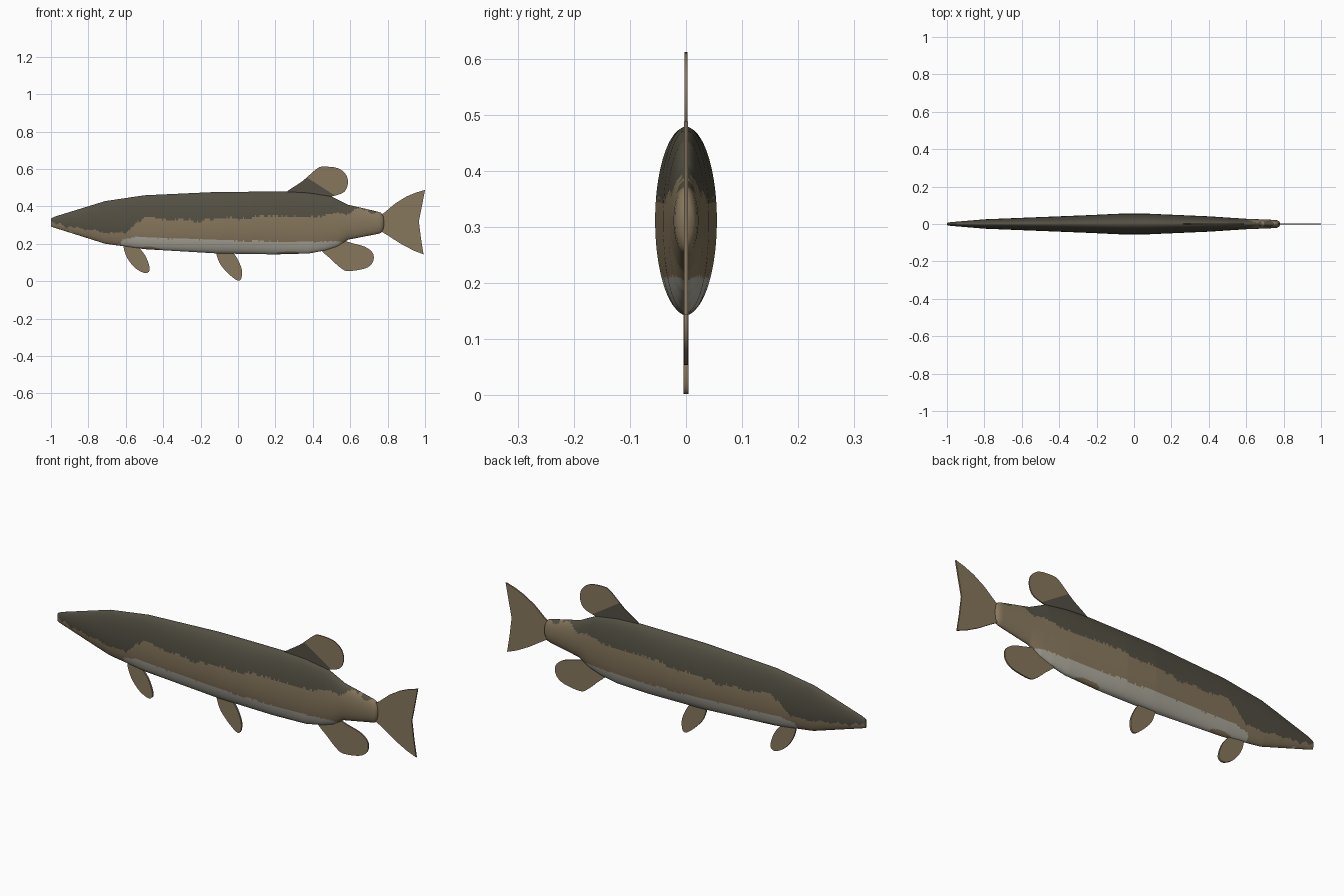
import bpy, bmesh, math, random
from mathutils import Vector

if "Cube" in bpy.data.objects:
    bpy.data.objects.remove(bpy.data.objects["Cube"])
random.seed(4)


def lin(c):
    c /= 255
    return c / 12.92 if c < 0.04045 else ((c + 0.055) / 1.055) ** 2.4


def material(name, r, g, b):
    m = bpy.data.materials.new(name)
    m.diffuse_color = (lin(r), lin(g), lin(b), 1)
    m.use_nodes = True
    m.node_tree.nodes["Principled BSDF"].inputs["Base Color"].default_value = m.diffuse_color
    return m


TAN = material("tan flank", 135, 119, 93)
DARK = material("dark olive back", 83, 79, 67)
PALE = material("pale belly", 176, 171, 159)


def interp(table, x):
    """Linear interpolation in a table of (x, value) pairs."""
    if x <= table[0][0]:
        return table[0][1]
    for (x0, a), (x1, b) in zip(table, table[1:]):
        if x <= x1:
            return a + (b - a) * (x - x0) / (x1 - x0)
    return table[-1][1]


def finish(bm, name, mats, angle):
    bmesh.ops.recalc_face_normals(bm, faces=bm.faces)
    me = bpy.data.meshes.new(name)
    bm.to_mesh(me)
    bm.free()
    for m in mats:
        me.materials.append(m)
    ob = bpy.data.objects.new(name, me)
    bpy.context.collection.objects.link(ob)
    bpy.ops.object.select_all(action='DESELECT')
    ob.select_set(True)
    bpy.context.view_layer.objects.active = ob
    bpy.ops.object.shade_smooth_by_angle(angle=math.radians(angle))
    return ob


# body outline: top, bottom and half width along x
TOP = [(-1, .335), (-.98, .345), (-.71, .428), (-.5, .459), (-.11, .477), (.25, .479), (.38, .472),
       (.5, .453), (.59, .408), (.75, .371), (.765, .365), (.777, .347), (.782, .315)]
BOTTOM = [(-1, .292), (-.98, .285), (-.71, .2), (-.5, .171), (-.11, .148), (.2, .143), (.38, .148),
          (.47, .165), (.53, .185), (.59, .222), (.75, .253), (.765, .258), (.777, .277), (.782, .309)]
WIDTH = [(-1, .006), (-.98, .01), (-.8, .025), (-.5, .037), (-.25, .047), (-.08, .055), (.08, .055),
         (.4, .041), (.6, .028), (.75, .022), (.765, .02), (.777, .014), (.782, .002)]

# colour limits along x
BACK = [(-1, .325), (-.9, .288), (-.77, .265), (-.6, .262), (-.56, .3), (-.47, .345), (-.35, .335),
        (-.2, .322), (0, .33), (.2, .352), (.33, .34), (.5, .352), (.6, .365), (.63, .392),
        (.69, .392), (.7, .357), (.75, .357), (.76, .5)]
BELLY = [(-.96, 0), (-.95, .272), (-.88, .26), (-.87, 0), (-.66, 0), (-.62, .222), (-.56, .236), (-.3, .228),
         (0, .214), (.3, .212), (.5, .21), (.56, .21), (.59, 0)]

# body: stack of elliptical rings
N, SIDES = 300, 96
bm = bmesh.new()
xs = sorted([-1 + 1.76 * i / N for i in range(N)] + [.765, .771, .777, .78, .782])
rings = []
for x in xs:
    t, b, w = interp(TOP, x), interp(BOTTOM, x), interp(WIDTH, x)
    rings.append([bm.verts.new((x, w * math.cos(a), (t + b) / 2 + (t - b) / 2 * math.sin(a)))
                  for a in (2 * math.pi * j / SIDES for j in range(SIDES))])
wob = 0
for r0, r1 in zip(rings, rings[1:]):
    wob = wob * .8 + random.uniform(-.006, .006)
    for j in range(SIDES):
        k = (j + 1) % SIDES
        f = bm.faces.new((r0[j], r0[k], r1[k], r1[j]))
        c = f.calc_center_median()
        patch = ((c.x - .27) / .07) ** 2 + ((c.z - .143) / .016) ** 2 < 1
        chin = ((c.x + .49) / .07) ** 2 + ((c.z - .17) / .014) ** 2 < 1
        if c.z > interp(BACK, c.x) + wob:
            f.material_index = 1
        elif c.z < interp(BELLY, c.x) + wob * .3 and not patch and not chin:
            f.material_index = 2
bm.faces.new(rings[0])
bm.faces.new(rings[-1])
finish(bm, "body", [TAN, DARK, PALE], 50)


def rounded(pts, steps=4):
    """Closed Catmull-Rom curve through the points."""
    out, n = [], len(pts)
    P = [Vector(p) for p in pts]
    for i in range(n):
        a, b, c, d = P[i - 1], P[i], P[(i + 1) % n], P[(i + 2) % n]
        for s in range(steps):
            t = s / steps
            out.append(.5 * (2 * b + (c - a) * t + (2 * a - 5 * b + 4 * c - d) * t * t
                             + (3 * b - a - 3 * c + d) * t ** 3))
    return out


def fin(name, pts, thick, smooth=True, dark_cut=None):
    """Flat plate from an x-z outline; faces behind dark_cut stay tan."""
    bm = bmesh.new()
    pts = rounded(pts) if smooth else pts
    f = bm.faces.new([bm.verts.new((p[0], -thick / 2, p[1])) for p in pts])
    ext = bmesh.ops.extrude_face_region(bm, geom=[f])
    bmesh.ops.translate(bm, vec=(0, thick, 0),
                        verts=[v for v in ext['geom'] if isinstance(v, bmesh.types.BMVert)])
    if dark_cut:
        co, no = Vector(dark_cut[0]), Vector(dark_cut[1])
        bmesh.ops.bisect_plane(bm, geom=bm.verts[:] + bm.edges[:] + bm.faces[:], plane_co=co, plane_no=no)
        for f in bm.faces:
            f.material_index = int((f.calc_center_median() - co).dot(no) < 0)
    finish(bm, name, [TAN, DARK], 40)


# fins
fin("dorsal_fin", [(.25, .465), (.345, .535), (.42, .6), (.455, .612), (.53, .605), (.575, .573), (.588, .525),
                   (.568, .477), (.51, .455), (.44, .44), (.33, .44)], .005,
    dark_cut=((.37, 0, .553), (.5, 0, .78)))
fin("anal_fin", [(.44, .18), (.5, .115), (.55, .07), (.59, .054), (.68, .068), (.72, .1), (.722, .148),
                 (.68, .183), (.61, .203), (.52, .225)], .007)
fin("pectoral_fin", [(-.61, .2), (-.598, .135), (-.555, .075), (-.505, .045), (-.477, .05), (-.474, .08),
                     (-.495, .135), (-.53, .18), (-.56, .21)], .009)
fin("pelvic_fin", [(-.117, .175), (-.1, .1), (-.055, .044), (-.005, .004), (.017, .014), (.02, .062),
                   (-.002, .117), (-.035, .165), (-.07, .19)], .009)
# tail, forked with straight corners
fin("tail_fin", [(.75, .345), (.785, .368), (.84, .415), (.9, .452), (.95, .473), (1, .488), (.985, .41), (.967, .32),
                 (.978, .23), (.992, .143), (.94, .163), (.87, .2), (.8, .245), (.75, .275)],
    .007, smooth=False)
